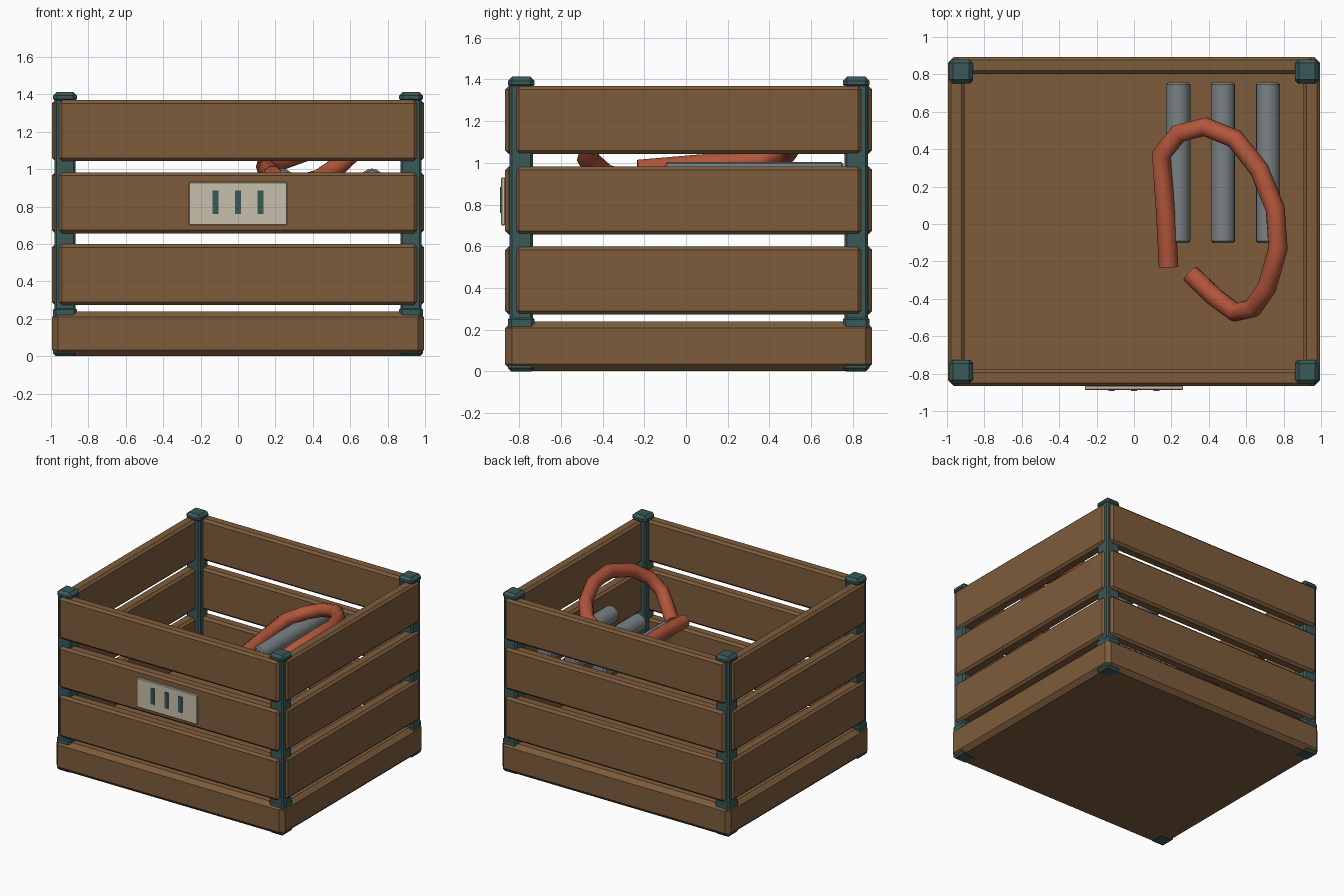
import bpy, bmesh, math
from mathutils import Matrix

if "Cube" in bpy.data.objects:
    bpy.data.objects.remove(bpy.data.objects["Cube"])

CY = 0.013  # crate centre in y


def material(name, rgb):
    m = bpy.data.materials.new(name)
    m.diffuse_color = (*rgb, 1)
    m.use_nodes = True
    m.node_tree.nodes["Principled BSDF"].inputs["Base Color"].default_value = m.diffuse_color
    return m


WOOD = material("brown wood", (0.205, 0.107, 0.045))
TEAL = material("dark teal metal", (0.042, 0.100, 0.100))
STEEL = material("grey steel", (0.195, 0.223, 0.231))
RUST = material("orange rubber", (0.445, 0.092, 0.043))
CREAM = material("cream plate", (0.578, 0.527, 0.413))


def finish(name, bm, mat):
    me = bpy.data.meshes.new(name)
    bm.to_mesh(me)
    bm.free()
    me.materials.append(mat)
    ob = bpy.data.objects.new(name, me)
    bpy.context.collection.objects.link(ob)
    return ob


def box(name, lo, hi, mat, bevel=0.0):
    """Chamfered box between two corners."""
    bm = bmesh.new()
    bmesh.ops.create_cube(bm, size=1)
    for v in bm.verts:
        v.co = [lo[i] if v.co[i] < 0 else hi[i] for i in range(3)]
    if bevel:
        bmesh.ops.bevel(bm, geom=bm.edges[:], offset=bevel, segments=1,
                        affect='EDGES', profile=0.5)
    return finish(name, bm, mat)


def smooth(ob, angle):
    bpy.ops.object.select_all(action='DESELECT')
    ob.select_set(True)
    bpy.context.view_layer.objects.active = ob
    bpy.ops.object.shade_smooth_by_angle(angle=math.radians(angle))


# Solid base block
box("base", (-0.995, CY - 0.88, 0.002), (0.995, CY + 0.88, 0.24), WOOD, 0.032)

# Three rows of slats on all four sides
for row, zc in enumerate((0.436, 0.82, 1.206)):
    z0, z1 = zc - 0.163, zc + 0.163
    for s, side in ((-1, "front"), (1, "back")):
        ya, yb = sorted((CY + s * 0.88, CY + s * 0.79))
        box(f"{side}_slat_{row}", (-0.957, ya, z0), (0.957, yb, z1), WOOD, 0.017)
    for s, side in ((-1, "left"), (1, "right")):
        xa, xb = sorted((s * 0.995, s * 0.905))
        box(f"{side}_slat_{row}", (xa, CY - 0.83, z0), (xb, CY + 0.83, z1), WOOD, 0.017)

# Corner posts with a cap and a foot
for sx in (-1, 1):
    for sy in (-1, 1):
        x, y = sx * 0.925, CY + sy * 0.803

        def column(name, half, z0, z1, bevel):
            box(name, (x - half, y - half, z0), (x + half, y + half, z1), TEAL, bevel)

        column("post", 0.057, 0.1, 1.38, 0.012)
        column("post_cap", 0.064, 1.355, 1.413, 0.02)
        column("post_foot", 0.064, 0.0, 0.265, 0.016)

# Front label plate with three bars
box("label_plate", (-0.262, -0.887, 0.70), (0.262, -0.866, 0.93), CREAM, 0.004)
for x in (-0.12, 0, 0.12):
    box("label_bar", (x - 0.016, -0.893, 0.76), (x + 0.016, -0.886, 0.885), TEAL)

# Steel rods lying side by side
for x in (0.236, 0.476, 0.716):
    bm = bmesh.new()
    bmesh.ops.create_cone(bm, cap_ends=True, segments=16, radius1=0.065,
                          radius2=0.065, depth=0.857,
                          matrix=Matrix.Translation((x, 0.327, 0.938))
                          @ Matrix.Rotation(math.pi / 2, 4, 'X'))
    rims = [e for e in bm.edges if any(len(f.verts) > 4 for f in e.link_faces)]
    bmesh.ops.bevel(bm, geom=rims, offset=0.01, segments=1, affect='EDGES')
    smooth(finish("rod", bm, STEEL), 35)

# Open loop of hose
path = [(0.185, -0.23, 0.965), (0.17, 0.06, 0.99), (0.145, 0.37, 1.01),
        (0.24, 0.485, 1.05), (0.38, 0.52, 1.10), (0.54, 0.455, 1.15),
        (0.67, 0.29, 1.19), (0.755, 0.08, 1.23), (0.77, -0.13, 1.245),
        (0.71, -0.34, 1.19), (0.635, -0.45, 1.11), (0.54, -0.472, 1.02),
        (0.43, -0.39, 0.945), (0.30, -0.265, 0.91)]
cu = bpy.data.curves.new("hose", 'CURVE')
cu.dimensions = '3D'
cu.bevel_depth = 0.052
cu.bevel_resolution = 3
cu.use_fill_caps = True
sp = cu.splines.new('POLY')
sp.points.add(len(path) - 1)
for p, co in zip(sp.points, path):
    p.co = (*co, 1)
cu.materials.append(RUST)
hose = bpy.data.objects.new("hose", cu)
bpy.context.collection.objects.link(hose)
bpy.ops.object.select_all(action='DESELECT')
hose.select_set(True)
bpy.context.view_layer.objects.active = hose
bpy.ops.object.convert(target='MESH')
smooth(bpy.context.view_layer.objects.active, 50)
